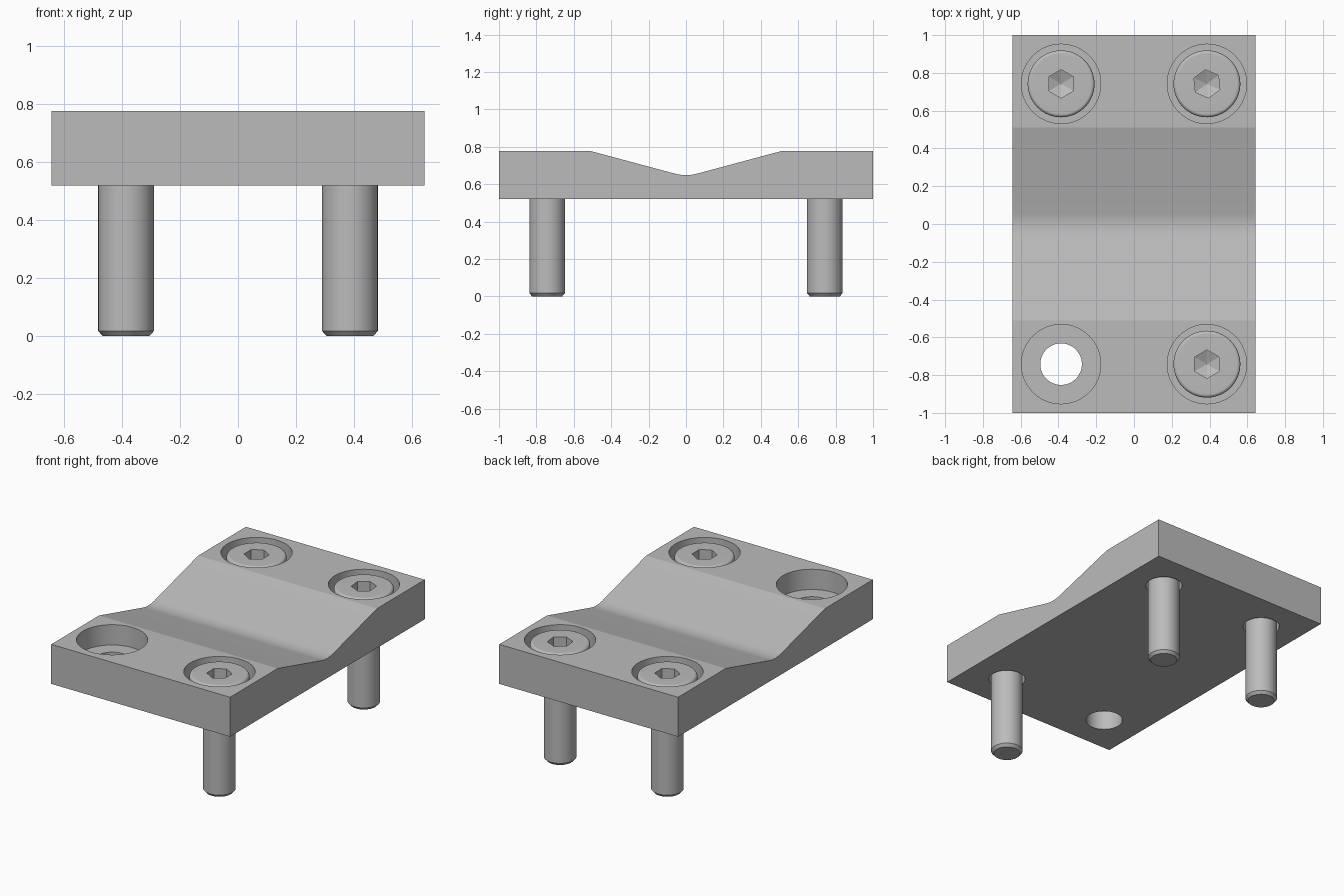
import bpy, bmesh
from math import sin, cos, tan, pi, radians

cube = bpy.data.objects.get("Cube")
if cube:
    bpy.data.objects.remove(cube, do_unlink=True)

HALF_W, HALF_L = 0.643, 1.0
BASE, TOP = 0.52, 0.777
HOLE_X, HOLE_Y = 0.386, 0.742
SEAT = 0.645            # counterbore floor
HEAD_TOP = 0.765
SEGS = 64

steel = bpy.data.materials.new("plain grey")
steel.use_nodes = True
grey = (0.5, 0.5, 0.5, 1)
steel.diffuse_color = grey
steel.node_tree.nodes["Principled BSDF"].inputs["Base Color"].default_value = grey


def add_object(name, bm):
    bmesh.ops.remove_doubles(bm, verts=bm.verts, dist=1e-5)
    bmesh.ops.recalc_face_normals(bm, faces=bm.faces)
    mesh = bpy.data.meshes.new(name)
    bm.to_mesh(mesh)
    bm.free()
    mesh.materials.append(steel)
    obj = bpy.data.objects.new(name, mesh)
    bpy.context.collection.objects.link(obj)
    return obj


def lathe(name, profile, segs=SEGS):
    """Revolve an (r, z) outline that starts and ends on the z axis."""
    bm = bmesh.new()
    verts = [bm.verts.new((r, 0, z)) for r, z in profile]
    edges = [bm.edges.new(pair) for pair in zip(verts, verts[1:])]
    bmesh.ops.spin(bm, geom=verts + edges, cent=(0, 0, 0), axis=(0, 0, 1),
                   angle=2 * pi, steps=segs)
    return add_object(name, bm)


def cut(obj, cutters):
    """Subtract the cutters, bake the result and drop the cutters."""
    for cutter in cutters:
        cutter.hide_render = True
        mod = obj.modifiers.new("cut", 'BOOLEAN')
        mod.operation, mod.solver, mod.object = 'DIFFERENCE', 'EXACT', cutter
    bpy.context.view_layer.update()
    evaluated = obj.evaluated_get(bpy.context.evaluated_depsgraph_get())
    mesh = bpy.data.meshes.new_from_object(evaluated)
    obj.modifiers.clear()
    obj.data = mesh
    for cutter in cutters:
        bpy.data.objects.remove(cutter, do_unlink=True)


def smooth(obj):
    bpy.ops.object.select_all(action='DESELECT')
    obj.select_set(True)
    bpy.context.view_layer.objects.active = obj
    bpy.ops.object.shade_smooth_by_angle(angle=radians(9))


# Plate: side outline with a shallow V whose bottom is rounded
slope, valley_y, round_r = radians(15), 0.51, 0.23
apex = TOP - valley_y * tan(slope)
centre_z = apex + round_r / cos(slope)
outline = [(-HALF_L, BASE), (HALF_L, BASE), (HALF_L, TOP), (valley_y, TOP)]
for i in range(9):
    a = slope * (1 - i / 4)
    outline.append((round_r * sin(a), centre_z - round_r * cos(a)))
outline += [(-valley_y, TOP), (-HALF_L, TOP)]
bm = bmesh.new()
face = bm.faces.new([bm.verts.new((-HALF_W, y, z)) for y, z in outline])
side = bmesh.ops.extrude_face_region(bm, geom=[face])
moved = [g for g in side["geom"] if isinstance(g, bmesh.types.BMVert)]
bmesh.ops.translate(bm, verts=moved, vec=(2 * HALF_W, 0, 0))
plate = add_object("clamp_plate", bm)

# Four counterbored through holes
bore = [(0, 0.4), (0.11, 0.4), (0.11, SEAT), (0.21, SEAT), (0.21, 0.9), (0, 0.9)]
cutters = []
for sx in (-1, 1):
    for sy in (-1, 1):
        cutter = lathe("bore_cutter", bore)
        cutter.location = (sx * HOLE_X, sy * HOLE_Y, 0)
        cutters.append(cutter)
cut(plate, cutters)
smooth(plate)

# Screw: chamfered shank, flat head with a rounded rim
shank_r, head_r, rim = 0.096, 0.177, 0.018
outline = [(0, 0), (0.08, 0), (shank_r, 0.018), (shank_r, SEAT), (head_r, SEAT)]
for i in range(13):
    a = pi / 2 * i / 12
    outline.append((head_r - rim + rim * cos(a), HEAD_TOP - rim + rim * sin(a)))
outline.append((0, HEAD_TOP))
screw = lathe("screw_back_right", outline)

# Hexagonal socket with a conical floor
floor = HEAD_TOP - 0.065
socket = lathe("socket_cutter", [(0, floor - 0.03), (0.075, floor),
                                 (0.075, 0.9), (0, 0.9)], 6)
socket.rotation_euler.z = pi / 2
cut(screw, [socket])
smooth(screw)
screw.location = (-HOLE_X, HOLE_Y, 0)

# Two more screws; the front right hole stays empty
for name, sy, turn in (("screw_back_left", 1, 6), ("screw_front_left", -1, 0)):
    copy = screw.copy()
    copy.data = screw.data.copy()
    copy.name = name
    copy.location = (HOLE_X, sy * HOLE_Y, 0)
    copy.rotation_euler.z = radians(turn)
    bpy.context.collection.objects.link(copy)
